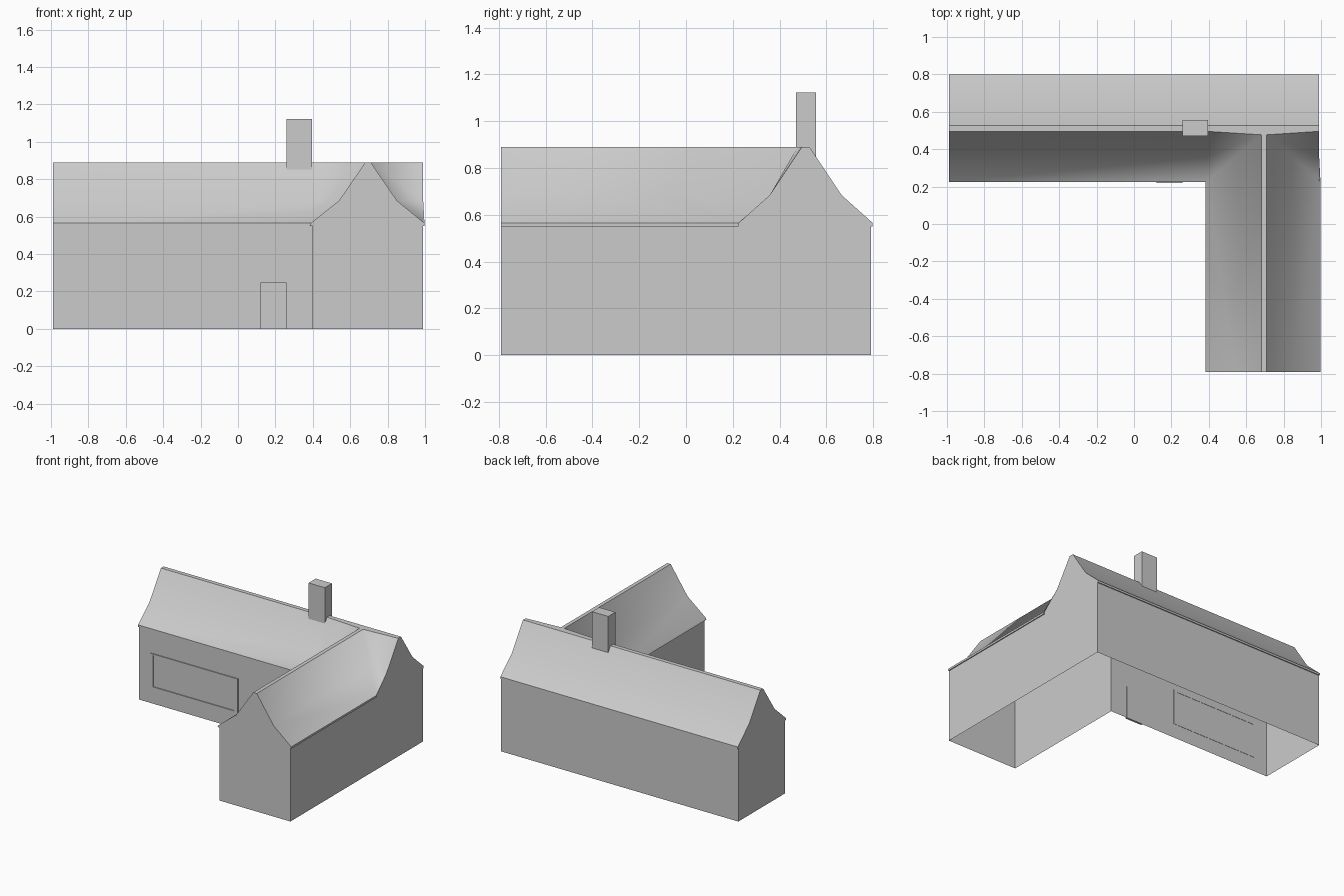
import bpy, bmesh

if "Cube" in bpy.data.objects:
    bpy.data.objects.remove(bpy.data.objects["Cube"])

XC, YC = 0.695, 0.5115            # ridge centre lines of wing and main block
L, R, F = -0.99, 0.99, -0.79      # gable end planes
JOIN = 0.39                       # where the wing starts

# Half section, ground to ridge: (main half width, wing half width, height)
SECTION = [(0.279, 0.296, 0.0), (0.279, 0.296, 0.55), (0.2865, 0.312, 0.55),
           (0.2865, 0.305, 0.565), (0.1525, 0.155, 0.685), (0.016, 0.0145, 0.89)]


def finish(bm, name):
    me = bpy.data.meshes.new(name)
    bm.to_mesh(me)
    bm.free()
    ob = bpy.data.objects.new(name, me)
    bpy.context.collection.objects.link(ob)
    return ob


def box(name, x0, x1, y0, y1, z0, z1):
    bm = bmesh.new()
    bmesh.ops.create_cube(bm, size=1)
    for v in bm.verts:
        v.co = ((x0 + x1) / 2 + v.co.x * (x1 - x0),
                (y0 + y1) / 2 + v.co.y * (y1 - y0),
                (z0 + z1) / 2 + v.co.z * (z1 - z0))
    return finish(bm, name)


# L-shaped shell: three rails per section level, skinned between levels
bm = bmesh.new()
back, left, right = [], [], []
for i, (dm, dw, z) in enumerate(SECTION):
    top = i == len(SECTION) - 1
    y = YC - dm
    yv = 0.477 if top else y      # ridge valley dips slightly to the front
    xr = XC + (0.302 if z in (0.55, 0.565) and dm > 0.28 else min(dw, 0.295))
    xl = XC - dw
    mk = lambda pts: [bm.verts.new((a, b, z)) for a, b in pts]
    back.append(mk([(L, YC + dm), (R, YC + dm)]))
    left.append(mk([(L, y), (min(JOIN, xl), y), (xl, yv), (xl, F)]))
    right.append(mk([(R, y), (xr, yv), (xr, F)]))
for rails in (back, left, right):
    for a, b in zip(rails, rails[1:]):
        for j in range(len(a) - 1):
            bm.faces.new((a[j], a[j + 1], b[j + 1], b[j]))

# Flat ridge strips
bk, lf, rt = back[-1], left[-1], right[-1]
bm.faces.new((lf[0], lf[1], lf[2], rt[1], rt[0], bk[1], bk[0]))
bm.faces.new((lf[2], lf[3], rt[2], rt[1]))

# Gable end walls, one strip per level
for a, b, ia, ib in ((back, left, 0, 0), (back, right, 1, 0), (left, right, 3, 2)):
    for k in (0, 2, 3, 4):
        bm.faces.new((a[k][ia], b[k][ib], b[k + 1][ib], a[k + 1][ia]))
    bm.faces.new((a[1][ia], b[1][ib], b[2][ib], a[2][ia]))
bmesh.ops.remove_doubles(bm, verts=bm.verts[:], dist=0.0005)
bmesh.ops.dissolve_degenerate(bm, edges=bm.edges[:], dist=0.0001)
bmesh.ops.recalc_face_normals(bm, faces=bm.faces[:])

# Soft roof bends and valleys, crisp edges elsewhere
for f in bm.faces:
    f.smooth = True
for e in bm.edges:
    if len(e.link_faces) == 2:
        ang = e.calc_face_angle_signed(0)
        valley = ang < 0 and min(v.co.z for v in e.verts) > 0.56
        e.smooth = abs(ang) < 0.52 or valley
finish(bm, "house_shell")

# Chimney
box("chimney", 0.26, 0.395, 0.47, 0.555, 0.80, 1.122)

# Door and window frame on the inner front wall
WALL = YC - 0.279
box("door", 0.12, 0.26, 0.219, WALL + 0.002, 0.0, 0.248)
y0, y1 = WALL - 0.007, WALL + 0.002
for n, z0, z1 in (("bottom", 0.108, 0.13), ("top", 0.366, 0.378)):
    box("window_frame_" + n, -0.89, -0.16, y0, y1, z0, z1)
for n, x0, x1 in (("left", -0.89, -0.868), ("right", -0.192, -0.16)):
    box("window_frame_" + n, x0, x1, y0, y1, 0.13, 0.366)
